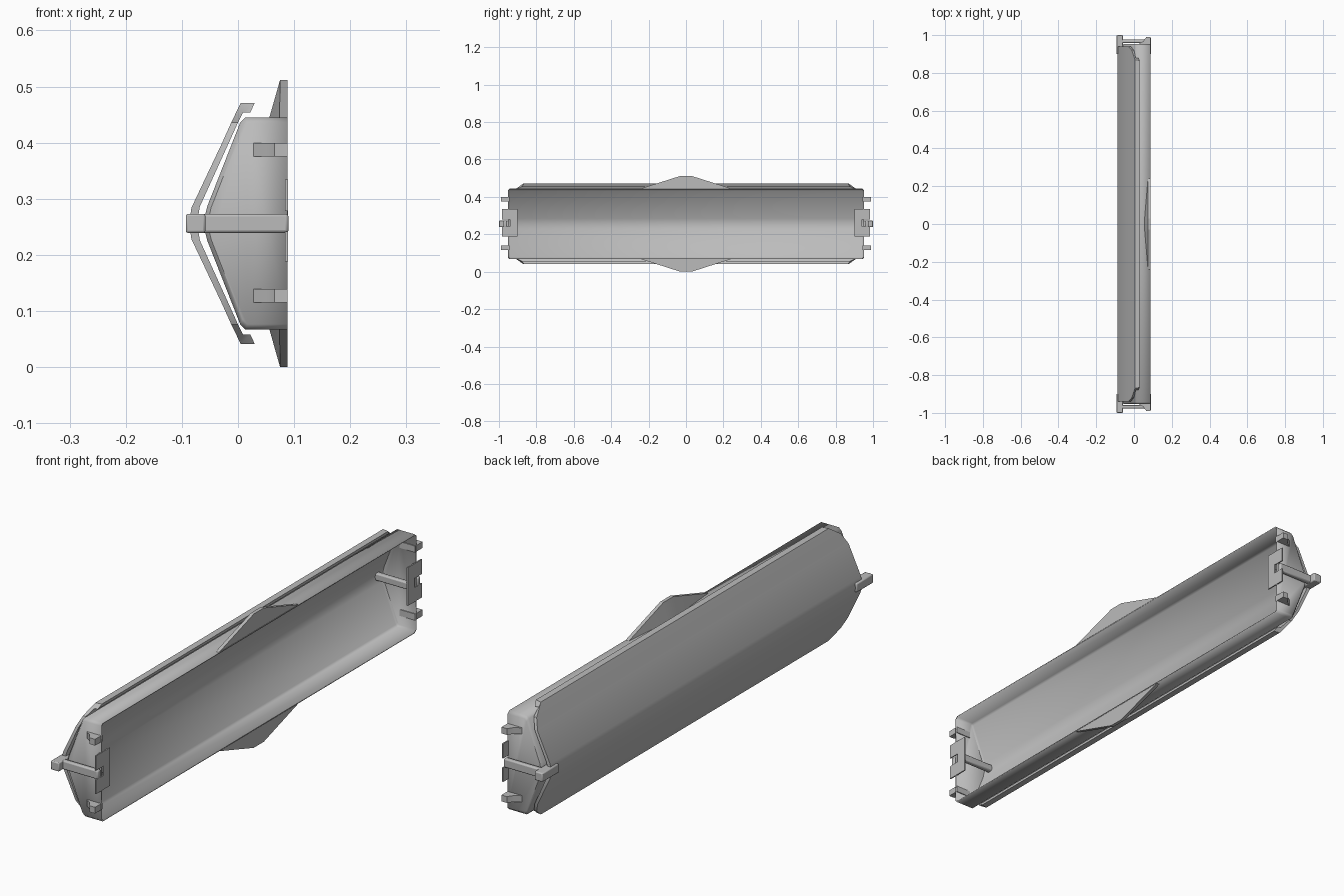
import bpy, bmesh, math
from mathutils import Vector

cube = bpy.data.objects.get("Cube")
if cube:
    bpy.data.objects.remove(cube, do_unlink=True)

MID = 0.256  # height of the symmetry plane

grey = bpy.data.materials.new("plain_grey")
grey.use_nodes = True
grey.diffuse_color = (0.5, 0.5, 0.5, 1)
grey.node_tree.nodes["Principled BSDF"].inputs["Base Color"].default_value = (0.5, 0.5, 0.5, 1)


def finish(name, bm, angle=30, thickness=0, bevel=0):
    bmesh.ops.recalc_face_normals(bm, faces=bm.faces)
    mesh = bpy.data.meshes.new(name)
    bm.to_mesh(mesh)
    bm.free()
    mesh.materials.append(grey)
    obj = bpy.data.objects.new(name, mesh)
    obj.location.z = MID
    bpy.context.collection.objects.link(obj)
    if thickness:
        mod = obj.modifiers.new("wall", "SOLIDIFY")
        mod.thickness = thickness
        mod.offset = -1
    if bevel:
        mod = obj.modifiers.new("round", "BEVEL")
        mod.width = bevel
        mod.segments = 2
    bpy.ops.object.select_all(action="DESELECT")
    bpy.context.view_layer.objects.active = obj
    obj.select_set(True)
    bpy.ops.object.shade_smooth_by_angle(angle=math.radians(angle))
    return obj


def mirrored(half):
    """Complete a half profile, listed from rim to ridge, across the middle."""
    return half + [(p[0], -p[1], *p[2:]) for p in reversed(half[:-1])]


def box(name, x, y, z, bevel=0):
    bm = bmesh.new()
    bmesh.ops.create_cube(bm, size=1)
    for v in bm.verts:
        for i, (lo, hi) in enumerate((x, y, z)):
            v.co[i] = lo if v.co[i] < 0 else hi
    return finish(name, bm, bevel=bevel)


def extrude_outline(name, points, direction):
    bm = bmesh.new()
    face = bm.faces.new([bm.verts.new(p) for p in points])
    out = bmesh.ops.extrude_face_region(bm, geom=[face])
    moved = [g for g in out["geom"] if isinstance(g, bmesh.types.BMVert)]
    bmesh.ops.translate(bm, verts=moved, vec=direction)
    return finish(name, bm)


# Trough, open towards +x, with softly rounded end caps
RIM = 0.088
profile = mirrored([(RIM, 0.189), (0.013, 0.189), (0.004, 0.18),
                    (-0.055, 0.03), (-0.062, 0)])
bm = bmesh.new()
rows = []
for y, s in ((-0.953, 0.95), (-0.943, 1), (0.943, 1), (0.953, 0.95)):
    rows.append([bm.verts.new((RIM + (x - RIM) * s, y, z * s)) for x, z in profile])
for a, b in zip(rows, rows[1:]):
    for i in range(len(profile) - 1):
        bm.faces.new((a[i], a[i + 1], b[i + 1], b[i]))
bm.faces.new(rows[0])
bm.faces.new(rows[-1])
finish("trough_shell", bm, angle=50, thickness=0.005)

# Folded cover over the back: outer and inner profiles with a half length each
outer = mirrored([(0.03, 0.215, 0.865), (0.005, 0.215, 0.87), (-0.012, 0.18, 0.92),
                  (-0.03, 0.14, 0.94), (-0.083, 0.028, 0.94), (-0.087, 0, 0.94)])
inner = mirrored([(0.022, 0.198, 0.88), (0.009, 0.198, 0.88), (0, 0.18, 0.92),
                  (-0.018, 0.14, 0.94), (-0.068, 0.03, 0.94), (-0.073, 0, 0.94)])
bm = bmesh.new()
ends = []
for side in (-1, 1):
    ends.append([[bm.verts.new((x, side * y, z)) for x, z, y in line]
                 for line in (outer, inner)])
(ao, ai), (bo, bi) = ends
for i in range(len(outer) - 1):
    j = i + 1
    bm.faces.new((ao[i], ao[j], bo[j], bo[i]))
    bm.faces.new((ai[i], ai[j], bi[j], bi[i]))
    bm.faces.new((ao[i], ao[j], ai[j], ai[i]))
    bm.faces.new((bo[i], bo[j], bi[j], bi[i]))
for i in (0, -1):
    bm.faces.new((ao[i], ai[i], bi[i], bo[i]))
finish("back_cover", bm)

# Tapered fins above and below the rim
for name, up in (("top_fin", 1), ("bottom_fin", -1)):
    bm = bmesh.new()
    for side in (-1, 1):
        for x, y, z in ((RIM, 0.24, 0.189), (0.074, 0.24, 0.189), (0.056, 0.03, 0.189),
                        (RIM, 0.03, 0.256), (0.075, 0.03, 0.256)):
            bm.verts.new((x, side * y, up * z))
    bmesh.ops.convex_hull(bm, input=bm.verts)
    finish(name, bm, angle=10)

# Fittings repeated at both ends
for label, s in (("front", -1), ("back", 1)):
    def span(lo, hi):
        return tuple(sorted((s * lo, s * hi)))

    # Clip: rails outside and inside the end wall joined by a knob on the ridge
    box(label + "_clip_rail", (-0.065, 0.09), span(0.957, 0.976), (-0.017, 0.017), 0.005)
    box(label + "_inner_rail", (-0.065, 0.085), span(0.91, 0.93), (-0.014, 0.014), 0.005)
    box(label + "_clip_knob", (-0.093, -0.058), span(0.9, 1), (-0.017, 0.017), 0.004)

    # Slotted tab plate flush with the opening
    tab = [(0.9, -0.068), (0.985, -0.068), (0.985, -0.014), (0.94, -0.014),
           (0.94, 0.022), (0.985, 0.022), (0.985, 0.078), (0.9, 0.078)]
    extrude_outline(label + "_tab_plate", [(0.084, s * y, z) for y, z in tab],
                    Vector((0.005, 0, 0)))

    # Hooked pegs near the corners
    peg = [(0.022, 0.945), (0.03, 0.957), (0.05, 0.968), (0.065, 0.99),
           (RIM, 0.99), (RIM, 0.945)]
    for where, z in (("upper", 0.119), ("lower", -0.141)):
        extrude_outline(label + "_" + where + "_peg", [(x, s * y, z) for x, y in peg],
                        Vector((0, 0, 0.024)))
